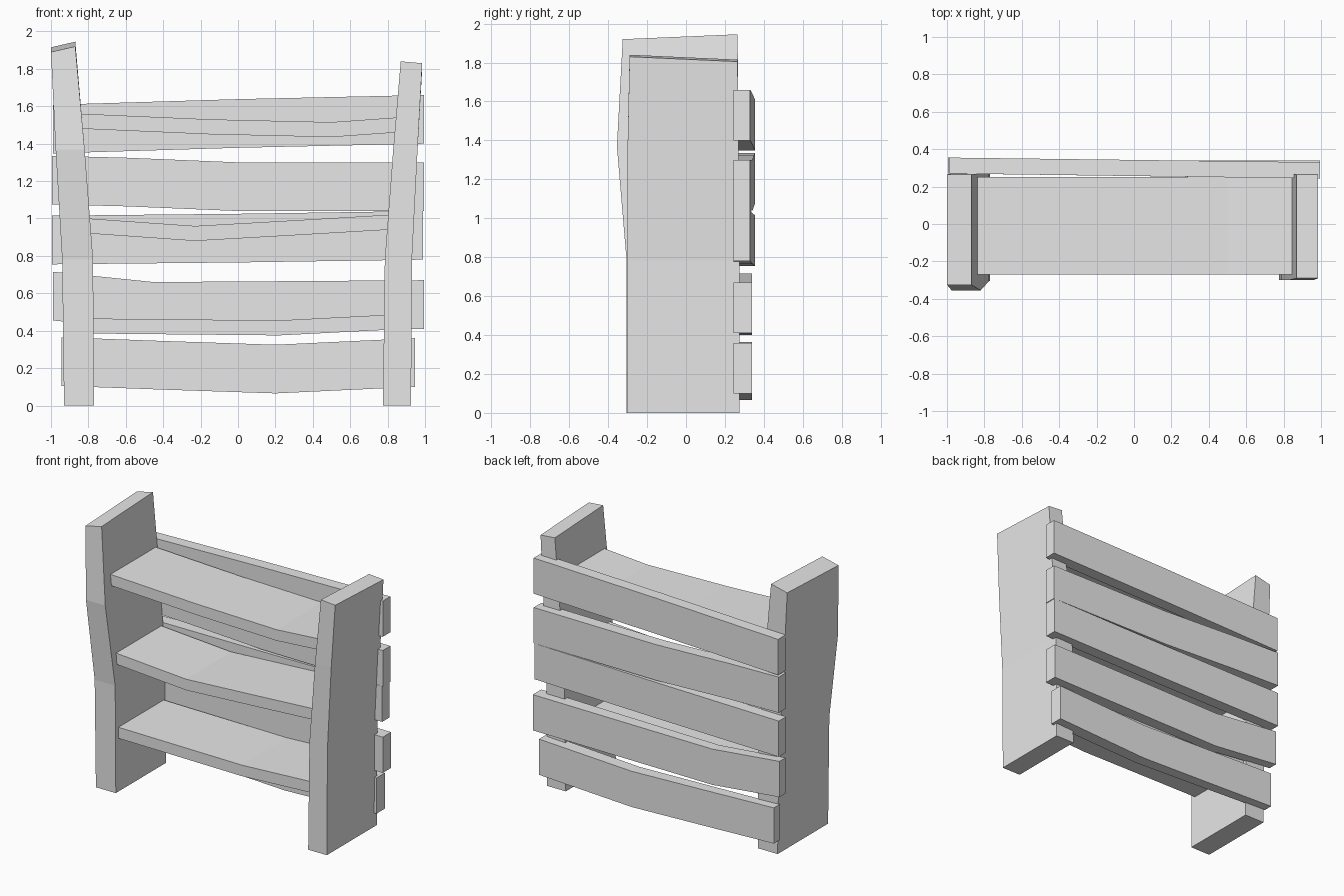
import bpy
import bmesh

cube = bpy.data.objects.get("Cube")
if cube:
    bpy.data.objects.remove(cube, do_unlink=True)

mat = bpy.data.materials.new("plain grey")
mat.use_nodes = True
grey = (0.8, 0.8, 0.8, 1)
mat.diffuse_color = grey
mat.node_tree.nodes["Principled BSDF"].inputs["Base Color"].default_value = grey


def loft(name, rings):
    """Skin a closed board through a row of four-cornered sections."""
    bm = bmesh.new()
    loops = [[bm.verts.new(p) for p in ring] for ring in rings]
    for a, b in zip(loops, loops[1:]):
        for i in range(4):
            j = (i + 1) % 4
            bm.faces.new((a[i], a[j], b[j], b[i]))
    bm.faces.new(loops[0])
    bm.faces.new(loops[-1])
    bmesh.ops.recalc_face_normals(bm, faces=bm.faces)
    mesh = bpy.data.meshes.new(name)
    bm.to_mesh(mesh)
    bm.free()
    mesh.materials.append(mat)
    obj = bpy.data.objects.new(name, mesh)
    bpy.context.collection.objects.link(obj)


def upright(name, stations, back_rise):
    """Side board: each station is x0, x1, front y, back y, z at x0, z at x1."""
    rings = []
    for k, (x0, x1, yf, yb, z0, z1) in enumerate(stations):
        rise = back_rise if k == len(stations) - 1 else 0
        rings.append([(x0, yf, z0), (x1, yf, z1),
                      (x1, yb, z1 + rise), (x0, yb, z0 + rise)])
    loft(name, rings)


def plank(name, stations, height, front, back):
    """Cross board: stations are x, top z; front and back are y at each end."""
    first, last = stations[0][0], stations[-1][0]
    rings = []
    for x, z in stations:
        t = (x - first) / (last - first)
        yf = front[0] + (front[1] - front[0]) * t
        yb = back[0] + (back[1] - back[0]) * t
        rings.append([(x, yf, z - height), (x, yb, z - height),
                      (x, yb, z), (x, yf, z)])
    loft(name, rings)


# Bowed uprights
upright("right_upright", [
    (-0.93, -0.77, -0.305, 0.275, 0, 0),
    (-0.94, -0.775, -0.305, 0.275, 0.78, 0.78),
    (-0.975, -0.82, -0.355, 0.27, 1.37, 1.37),
    (-1.0, -0.87, -0.325, 0.265, 1.89, 1.92)], 0.025)
upright("left_upright", [
    (0.775, 0.925, -0.3, 0.275, 0, 0),
    (0.785, 0.93, -0.3, 0.275, 0.78, 0.78),
    (0.83, 0.96, -0.3, 0.27, 1.37, 1.37),
    (0.87, 0.985, -0.29, 0.265, 1.84, 1.83)], -0.025)

# Sagging shelves between the uprights
shelves = {
    "top_shelf": [(-0.84, 1.56), (-0.15, 1.53), (0.5, 1.515), (0.85, 1.54)],
    "middle_shelf": [(-0.8, 1.0), (-0.23, 0.96), (0.3, 0.99), (0.81, 1.02)],
    "bottom_shelf": [(-0.78, 0.465), (0.22, 0.455), (0.8, 0.485)],
}
for name, stations in shelves.items():
    plank(name, stations, 0.08, (-0.27, -0.27), (0.25, 0.25))

# Warped slats across the back
slats = [
    [(-0.945, 0.365), (-0.4, 0.345), (0.2, 0.325), (0.945, 0.36)],
    [(-0.99, 0.715), (-0.45, 0.66), (0.3, 0.665), (0.995, 0.67)],
    [(-0.995, 1.015), (0, 1.025), (0.99, 1.04)],
    [(-0.995, 1.335), (-0.6, 1.325), (0, 1.3), (0.995, 1.3)],
    [(-0.99, 1.608), (0, 1.638), (0.995, 1.66)],
]
for i, stations in enumerate(slats):
    low = i < 2
    plank(f"back_slat_{i + 1}", stations, 0.26,
          (0.27, 0.243), (0.34, 0.34) if low else (0.355, 0.33))
